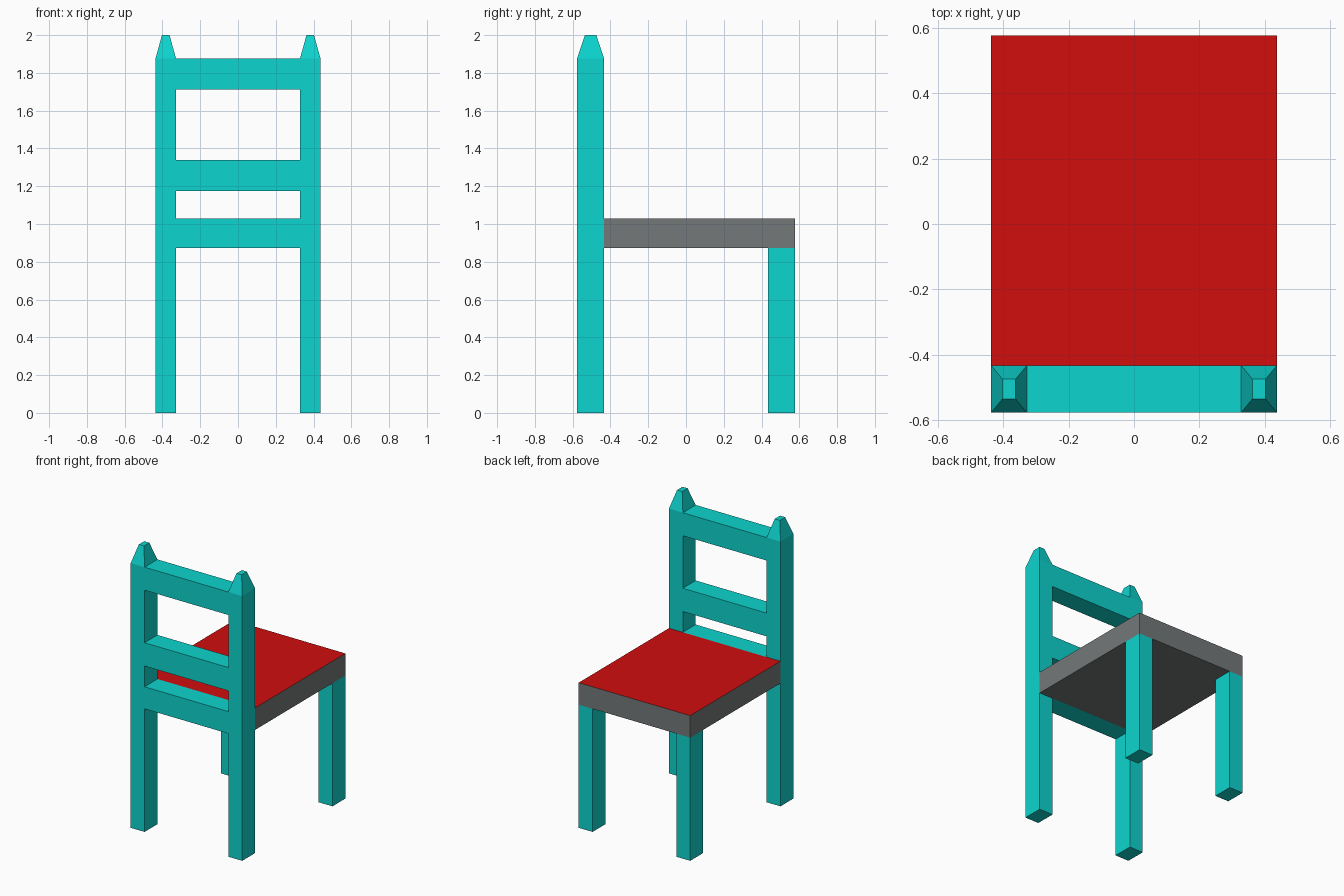
import bpy, bmesh

if "Cube" in bpy.data.objects:
    bpy.data.objects.remove(bpy.data.objects["Cube"])


def material(name, rgb):
    m = bpy.data.materials.new(name)
    m.diffuse_color = (*rgb, 1)
    m.use_nodes = True
    m.node_tree.nodes["Principled BSDF"].inputs["Base Color"].default_value = m.diffuse_color
    return m


TURQUOISE = material("turquoise paint", (0.004, 0.66, 0.62))
RED = material("red cushion", (0.64, 0.004, 0.004))
GREY = material("grey seat frame", (0.175, 0.19, 0.19))

W_IN, W_OUT = 0.328, 0.437      # inner and outer x of the posts
BACK, BACK_IN = -0.577, -0.433  # y range of the backrest
FRONT_IN, FRONT = 0.433, 0.577  # y range of the other pair of legs
SEAT_Z0, SEAT_Z1, POST_Z = 0.872, 1.028, 1.875


def box(name, x, y, z, mats):
    """Box from (min, max) ranges."""
    bm = bmesh.new()
    bmesh.ops.create_cube(bm, size=1)
    for v in bm.verts:
        v.co = [r[0] if c < 0 else r[1] for r, c in zip((x, y, z), v.co)]
    return finish(name, bm, mats)


def finish(name, bm, mats):
    bm.normal_update()
    me = bpy.data.meshes.new(name)
    bm.to_mesh(me)
    bm.free()
    for m in mats:
        me.materials.append(m)
    ob = bpy.data.objects.new(name, me)
    bpy.context.collection.objects.link(ob)
    return ob


def post(name, x, y):
    """Tall post whose top tapers to a small flat finial."""
    bm = bmesh.new()
    bmesh.ops.create_cube(bm, size=1)
    for v in bm.verts:
        v.co = [r[0] if c < 0 else r[1] for r, c in zip((x, y, (0, POST_Z)), v.co)]
    bm.normal_update()
    top = next(f for f in bm.faces if f.normal.z > 0.9)
    cap = bmesh.ops.extrude_discrete_faces(bm, faces=[top])["faces"][0]
    cx, cy = sum(x) / 2, sum(y) / 2
    for v in cap.verts:
        v.co = (cx + (0.02 if v.co.x > cx else -0.02),
                cy + (0.03 if v.co.y > cy else -0.03), 2.0)
    return finish(name, bm, [TURQUOISE])


# Posts and legs, mirrored left and right
for side, s in (("left", -1), ("right", 1)):
    xr = tuple(sorted((s * W_IN, s * W_OUT)))
    post(f"{side}_back_post", xr, (BACK, BACK_IN))
    box(f"{side}_front_leg", xr, (FRONT_IN, FRONT), (0, SEAT_Z0), [TURQUOISE])

# Backrest rails
for name, z in (("lower_rail", (SEAT_Z0, SEAT_Z1)),
                ("middle_rail", (1.175, 1.34)),
                ("top_rail", (1.712, POST_Z))):
    box(name, (-W_IN, W_IN), (BACK, BACK_IN), z, [TURQUOISE])

# Seat slab: grey with a red top face
seat = box("seat", (-W_OUT, W_OUT), (BACK_IN, FRONT), (SEAT_Z0, SEAT_Z1), [GREY, RED])
for p in seat.data.polygons:
    p.material_index = 1 if p.normal.z > 0.9 else 0
